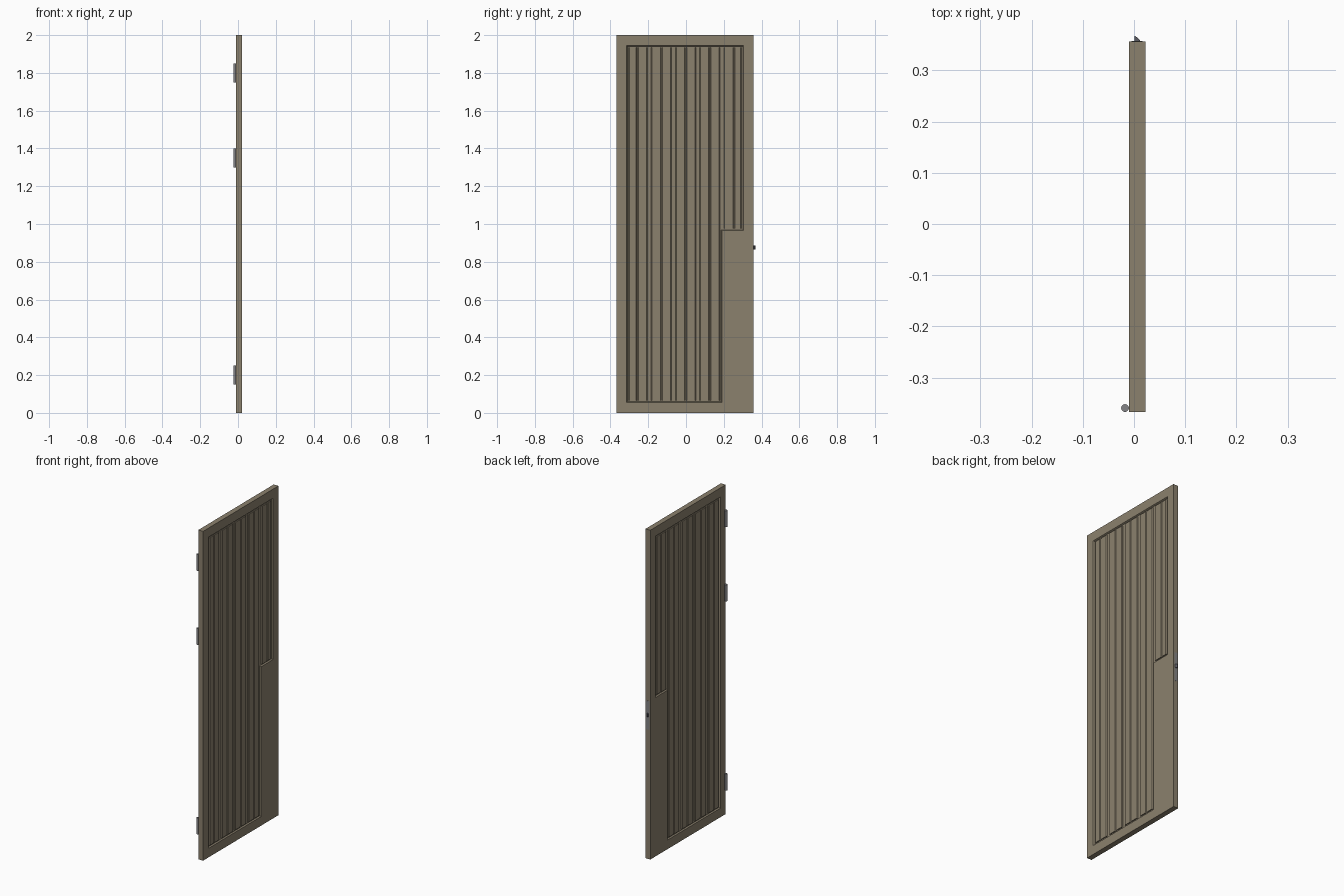
import bpy, bmesh, math
from mathutils import Vector

if "Cube" in bpy.data.objects:
    bpy.data.objects.remove(bpy.data.objects["Cube"])

X0, X1 = -0.010, 0.022          # door faces
Y0, Y1 = -0.367, 0.357          # hinge edge, latch edge


def material(name, rgb):
    m = bpy.data.materials.new(name)
    m.diffuse_color = (*rgb, 1)
    m.use_nodes = True
    m.node_tree.nodes["Principled BSDF"].inputs["Base Color"].default_value = m.diffuse_color
    return m


wood = material("painted_wood", (0.26, 0.22, 0.155))
steel = material("steel", (0.23, 0.23, 0.24))
dark = material("dark_steel", (0.10, 0.10, 0.12))


def loft(name, ring_a, ring_b, mat):
    """Closed solid between two matching rings of 3D points."""
    bm = bmesh.new()
    a = [bm.verts.new(p) for p in ring_a]
    b = [bm.verts.new(p) for p in ring_b]
    bm.faces.new(a)
    bm.faces.new(b)
    n = len(a)
    for i in range(n):
        j = (i + 1) % n
        bm.faces.new((a[i], a[j], b[j], b[i]))
    bmesh.ops.recalc_face_normals(bm, faces=bm.faces)
    me = bpy.data.meshes.new(name)
    bm.to_mesh(me)
    bm.free()
    me.materials.append(mat)
    ob = bpy.data.objects.new(name, me)
    bpy.context.collection.objects.link(ob)
    return ob


def prism(name, xy, z0, z1, mat):
    return loft(name, [(x, y, z0) for x, y in xy], [(x, y, z1) for x, y in xy], mat)


def box(name, x0, x1, y0, y1, z0, z1, mat):
    return prism(name, [(x0, y0), (x1, y0), (x1, y1), (x0, y1)], z0, z1, mat)


def panel_outline(x, d):
    """L-shaped panel outline, inset by d."""
    l, r, s = -0.315 + d, 0.305 - d, 0.190 - d
    b, t, m = 0.055 + d, 1.945 - d, 0.965 + d
    return [(x, l, b), (x, s, b), (x, s, m), (x, r, m), (x, r, t), (x, l, t)]


# Door leaf with a stepped recess cut into both faces
leaf = box("door_leaf", X0, X1, Y0, Y1, 0, 2, wood)
for side, face, out in (("left", X0, -1), ("right", X1, 1)):
    cutter = loft("recess_cutter_" + side,
                  panel_outline(face + out * 0.002, -0.001),
                  panel_outline(face - out * 0.008, 0.004), wood)
    cutter.hide_render = True
    cutter.hide_viewport = True
    mod = leaf.modifiers.new("recess_" + side, 'BOOLEAN')
    mod.operation = 'DIFFERENCE'
    mod.solver = 'EXACT'
    mod.object = cutter

# Vertical boards with chamfered edges and a centre groove, on both faces
PITCH = 0.128
for side, face, out in (("left", X0, -1), ("right", X1, 1)):
    for i in range(5):
        c = -0.002 + (i - 2) * PITCH
        lo = max(c - 0.054, -0.304)
        hi = min(c + 0.054, 0.294)
        base, top = face - out * 0.009, face - out * 0.002
        groove = face - out * 0.006
        xy = [(base, lo), (groove, lo), (top, lo + 0.005),
              (top, c - 0.006), (groove, c - 0.002), (groove, c + 0.002),
              (top, c + 0.006), (top, hi - 0.005), (groove, hi), (base, hi)]
        z0 = 0.975 if i == 4 else 0.066
        prism(f"board_{side}_{i + 1}", xy, z0, 1.934, wood)

# Hinge knuckles
for i, z in enumerate((0.20, 1.35, 1.80)):
    bpy.ops.mesh.primitive_cylinder_add(vertices=24, radius=0.0075, depth=0.10,
                                        location=(-0.0175, -0.3595, z))
    h = bpy.context.object
    h.name = f"hinge_{i + 1}"
    h.data.materials.append(steel)
    bpy.ops.object.shade_smooth_by_angle()

# Latch plate and slanted latch bolt on the free edge
box("latch_plate", -0.005, 0.017, Y1 - 0.002, Y1 + 0.0006, 0.785, 0.96, steel)
prism("latch_bolt", [(0.001, Y1 - 0.002), (0.012, Y1 - 0.002), (0.012, Y1 + 0.002),
                     (0.003, Y1 + 0.010), (0.001, Y1 + 0.010)], 0.865, 0.885, dark)
